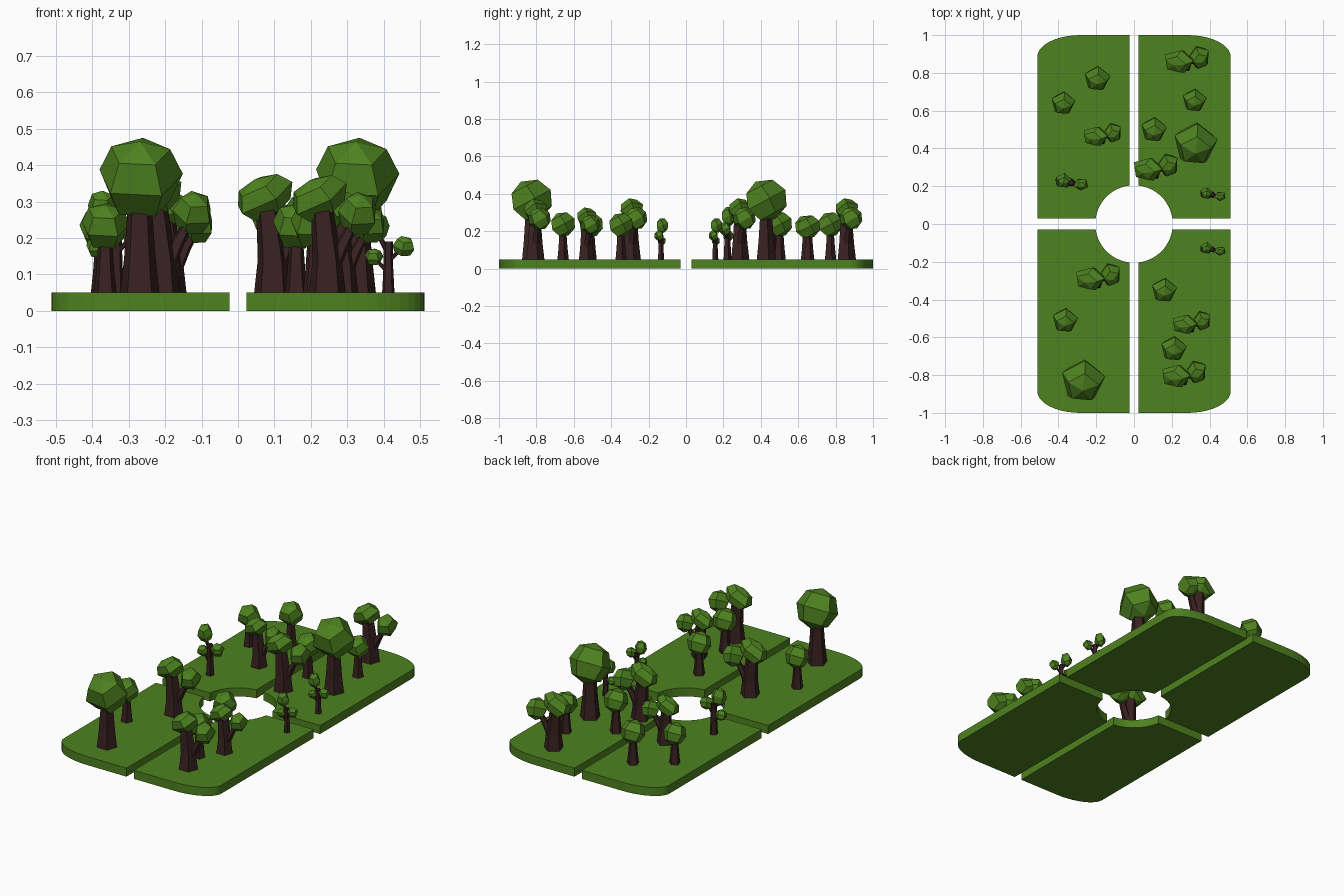
import bpy, bmesh
from math import sin, cos, pi, radians, sqrt
from mathutils import Vector, Matrix

if "Cube" in bpy.data.objects:
    bpy.data.objects.remove(bpy.data.objects["Cube"])


def material(name, rgb):
    m = bpy.data.materials.new(name)
    m.diffuse_color = (*rgb, 1)
    m.use_nodes = True
    m.node_tree.nodes["Principled BSDF"].inputs["Base Color"].default_value = m.diffuse_color
    return m


GREEN = material("leaf_green", (0.076, 0.223, 0.014))
BROWN = material("bark_brown", (0.040, 0.015, 0.015))
GROUND = 0.05


def finish(bm, name, mat):
    bmesh.ops.recalc_face_normals(bm, faces=bm.faces)
    me = bpy.data.meshes.new(name)
    bm.to_mesh(me)
    bm.free()
    me.materials.append(mat)
    ob = bpy.data.objects.new(name, me)
    bpy.context.collection.objects.link(ob)
    return ob


# Lawn quarter: rounded outer corner, round bite at the centre
def lawn(sx, sy):
    gx, gy, r = 0.0235, 0.03, 0.205
    pts = []
    a0, a1 = pi / 2 - gx / r, gy / r
    for i in range(13):
        a = a0 + (a1 - a0) * i / 12
        pts.append((r * cos(a), r * sin(a)))
    pts.append((0.512, gy))
    for i in range(11):
        a = pi / 2 * i / 10
        pts.append((0.282 + 0.23 * cos(a), 0.885 + 0.115 * sin(a)))
    pts.append((gx, 1.0))
    bm = bmesh.new()
    face = bm.faces.new([bm.verts.new((x * sx, y * sy, 0)) for x, y in pts])
    ext = bmesh.ops.extrude_face_region(bm, geom=[face])
    top = [v for v in ext["geom"] if isinstance(v, bmesh.types.BMVert)]
    bmesh.ops.translate(bm, verts=top, vec=(0, 0, GROUND))
    finish(bm, "lawn_quarter", GREEN)


# Five-sided tapered limb through (x, y, z, radius) stations
def limb(bm, stations, origin, s, sides=5):
    rings = []
    for x, y, z, r in stations:
        c = origin + Vector((x, y, z)) * s
        rings.append([bm.verts.new(c + Vector((cos(a), sin(a), 0)) * r * s)
                      for a in (2 * pi * i / sides + 0.3 for i in range(sides))])
    for a, b in zip(rings, rings[1:]):
        for i in range(sides):
            j = (i + 1) % sides
            bm.faces.new((a[i], a[j], b[j], b[i]))
    bm.faces.new(rings[0])
    bm.faces.new(rings[-1])


# Faceted five-sided leaf ball: poles plus three rings, tilted
def crown(bm, centre, size, tilt, origin, s):
    mat = (Matrix.Translation(origin + Vector(centre) * s)
           @ Matrix.Rotation(radians(tilt[1]), 4, 'Y')
           @ Matrix.Diagonal((*[v * s for v in size], 1))
           @ Matrix.Rotation(radians(tilt[0]), 4, 'X')
           @ Matrix.Rotation(radians(tilt[2]), 4, 'Z'))
    rings = []
    for lat in (-45, 0, 45):
        r, z = 1.07 * cos(radians(lat)), sin(radians(lat))
        rings.append([bm.verts.new(mat @ Vector((r * cos(2 * pi * i / 5), r * sin(2 * pi * i / 5), z)))
                      for i in range(5)])
    low, high = (bm.verts.new(mat @ Vector((0, 0, z))) for z in (-1, 1))
    for i in range(5):
        j = (i + 1) % 5
        for a, b in zip(rings, rings[1:]):
            bm.faces.new((a[i], a[j], b[j], b[i]))
        bm.faces.new((low, rings[0][j], rings[0][i]))
        bm.faces.new((high, rings[2][i], rings[2][j]))


def tree(name, x, y, s, limbs, crowns):
    o = Vector((x, y, GROUND))
    bm = bmesh.new()
    for st in limbs:
        limb(bm, st, o, s)
    finish(bm, name + "_trunk", BROWN)
    bm = bmesh.new()
    for c, size, tilt in crowns:
        crown(bm, c, size, tilt, o, s)
    finish(bm, name + "_leaves", GREEN)


# Tree kinds, full size, measured from the ground point
ROUND = ([[(0, 0, -0.005, 0.057), (0, 0, 0.10, 0.045), (0, 0, 0.25, 0.034)]],
         [((0, 0, 0.315), (0.113, 0.113, 0.113), (28, 0, 12))])
FORKED = ([[(0, 0, -0.005, 0.054), (0, 0, 0.09, 0.043), (-0.015, 0, 0.24, 0.032)],
           [(0.015, 0.005, 0.07, 0.024), (0.045, 0.012, 0.14, 0.021), (0.085, 0.025, 0.21, 0.015)]],
          [((-0.025, 0.005, 0.262), (0.084, 0.062, 0.058), (20, -28, 0)),
           ((0.087, 0.028, 0.218), (0.054, 0.062, 0.062), (30, 10, 40))])
SAPLING = ([[(0, 0, -0.003, 0.018), (0, 0, 0.07, 0.014), (0, 0, 0.14, 0.013)],
            [(0, 0, 0.055, 0.009), (-0.038, 0.005, 0.095, 0.006)],
            [(0, 0, 0.085, 0.009), (0.04, -0.008, 0.125, 0.006)],
            [(0, 0, 0.11, 0.010), (-0.028, 0.006, 0.16, 0.007)]],
           [((-0.040, 0.004, 0.098), (0.025, 0.022, 0.024), (25, 0, 10)),
            ((0.043, -0.008, 0.127), (0.030, 0.025, 0.029), (25, 10, 50)),
            ((-0.030, 0.007, 0.180), (0.032, 0.032, 0.041), (20, 0, 10))])

for sx in (-1, 1):
    for sy in (-1, 1):
        lawn(sx, sy)

# Planting plan: x, y, scale
for x, y, s in [(0.325, 0.425, 1), (-0.27, -0.83, 1),
                (-0.195, 0.77, 0.59), (-0.375, 0.64, 0.55), (0.105, 0.50, 0.59),
                (0.32, 0.655, 0.55), (-0.365, -0.51, 0.58), (0.16, -0.35, 0.58),
                (0.21, -0.66, 0.59)]:
    tree("round_tree", x, y, s, *ROUND)
for x, y, s in [(0.26, 0.855, 1), (0.095, 0.285, 1), (-0.185, 0.46, 0.85),
                (-0.21, -0.295, 1), (0.287, -0.535, 0.85), (0.245, -0.81, 0.99)]:
    tree("forked_tree", x, y, s, *FORKED)
for x, y, s in [(-0.335, 0.22, 1.28), (0.413, 0.155, 1), (0.413, -0.135, 1)]:
    tree("sapling", x, y, s, *SAPLING)
